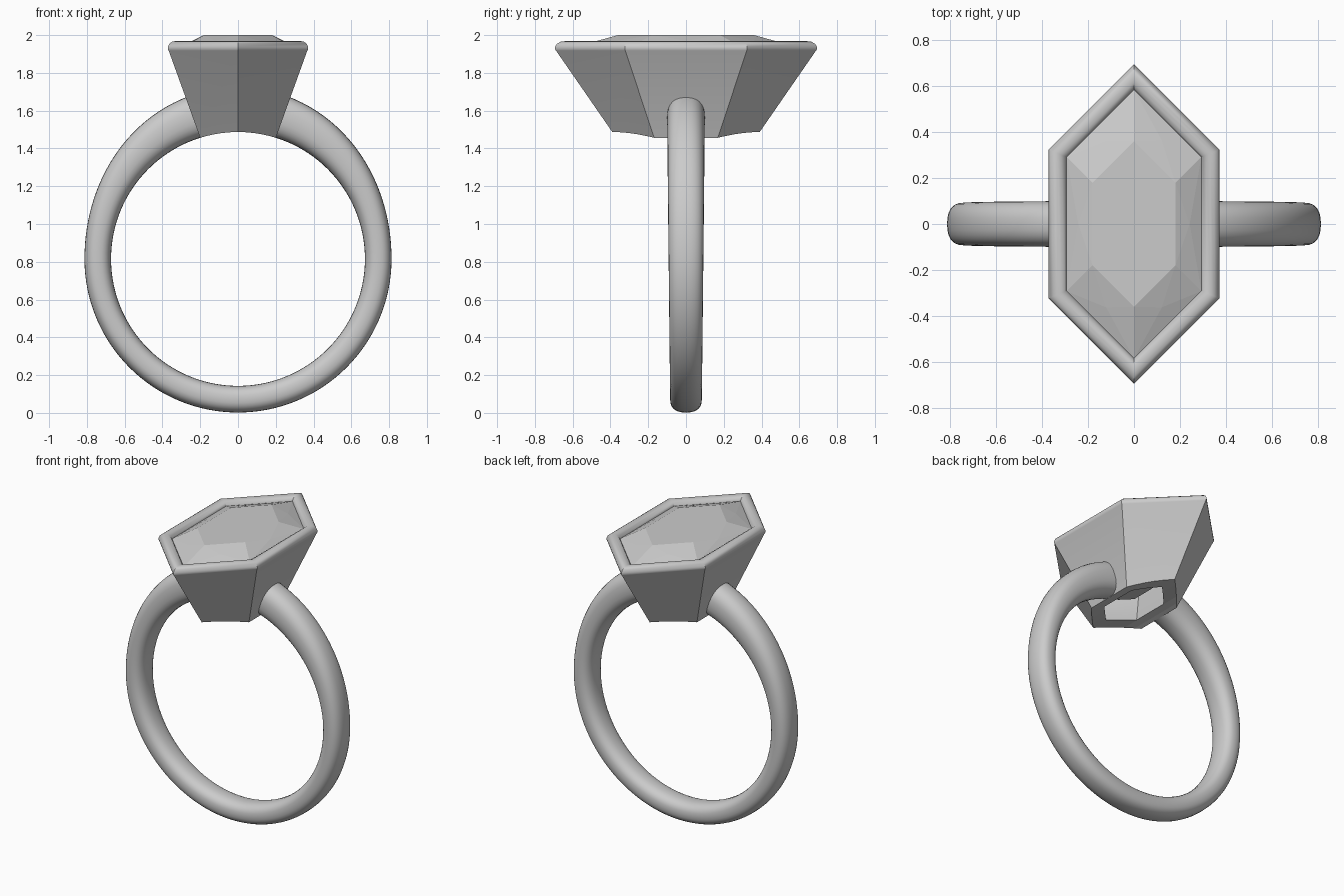
import bpy, bmesh, math
from mathutils import Vector

if "Cube" in bpy.data.objects:
    bpy.data.objects.remove(bpy.data.objects["Cube"])

CZ, R_IN = 0.815, 0.672   # finger hole centre height and radius


def finish(name, bm, smooth=None):
    bmesh.ops.recalc_face_normals(bm, faces=bm.faces)
    mesh = bpy.data.meshes.new(name)
    bm.to_mesh(mesh)
    bm.free()
    ob = bpy.data.objects.new(name, mesh)
    bpy.context.collection.objects.link(ob)
    if smooth:
        bpy.ops.object.select_all(action='DESELECT')
        ob.select_set(True)
        bpy.context.view_layer.objects.active = ob
        bpy.ops.object.shade_smooth_by_angle(angle=math.radians(smooth))
    return ob


def bridge(bm, a, b):
    n = len(a)
    for i in range(n):
        bm.faces.new((a[i], a[(i + 1) % n], b[(i + 1) % n], b[i]))


def hexagon(bm, a, c, z):
    """Elongated hexagon: half width a, tip at y = c, 45 degree tip edges."""
    b = c - a
    pts = [(a, -b), (a, b), (0, c), (-a, b), (-a, -b), (0, -c)]
    return [bm.verts.new((x, y, z)) for x, y in pts]


def spow(v, p):
    return math.copysign(abs(v) ** p, v)


# Band: half ring thickening to the shoulders, trimmed inside the head wall, mirrored
bm = bmesh.new()
rings = []
STEPS, SEG = 64, 28
for i in range(STEPS + 1):
    t = math.radians(-90 + 180 * i / STEPS)
    up = max(0, math.sin(t))
    r_out = 0.813 + 0.095 * up ** 2
    half_w = 0.092 + 0.008 * math.sin(t)
    mid, half_t = (r_out + R_IN) / 2, (r_out - R_IN) / 2
    ring = []
    for j in range(SEG):
        s = 2 * math.pi * j / SEG
        r = mid + half_t * spow(math.cos(s), 0.82)
        y = half_w * spow(math.sin(s), 0.82)
        ring.append(bm.verts.new((r * math.cos(t), y, CZ + r * math.sin(t))))
    rings.append(ring)
for a, b in zip(rings, rings[1:]):
    bridge(bm, a, b)
for v in rings[0]:
    v.co.x = 0
bmesh.ops.bisect_plane(bm, geom=bm.verts[:] + bm.edges[:] + bm.faces[:],
                       plane_co=Vector((0.155, 0, 1.46)),
                       plane_no=Vector((1, 0, -0.36)), clear_inner=True)
band = finish("band", bm, 40)
mirror = band.modifiers.new("mirror", 'MIRROR')
mirror.use_clip = True

# Head: tapered hexagonal cup with a rounded rim and open bottom
bm = bmesh.new()
loops = [hexagon(bm, 0.18, 0.33, 1.40)]
for d, z in [(0.004, 1.918), (0, 1.925), (0, 1.938), (0.008, 1.955), (0.022, 1.965),
             (0.038, 1.968), (0.055, 1.965), (0.07, 1.955), (0.078, 1.94), (0.08, 1.89)]:
    loops.append(hexagon(bm, 0.371 - d, 0.694 - d * 1.414, z))
loops.append(hexagon(bm, 0.10, 0.20, 1.40))
for a, b in zip(loops, loops[1:] + loops[:1]):
    bridge(bm, a, b)
head = finish("head", bm, 35)

# Finger-shaped cutter for the underside of the head
bpy.ops.mesh.primitive_cylinder_add(vertices=96, radius=R_IN, depth=2,
                                    location=(0, 0, CZ), rotation=(math.pi / 2, 0, 0))
cutter = bpy.context.object
cutter.name = "finger_cutter"
cutter.hide_render = True
cutter.display_type = 'WIRE'
cut = head.modifiers.new("finger_cut", 'BOOLEAN')
cut.operation = 'DIFFERENCE'
cut.solver = 'EXACT'
cut.object = cutter

# Stone: table, star and kite facets on the crown, tapering pavilion below
bm = bmesh.new()
table = hexagon(bm, 0.18, 0.36, 2.0)
girdle = hexagon(bm, 0.293, 0.585, 1.938)
lower = hexagon(bm, 0.29, 0.58, 1.91)
belly = hexagon(bm, 0.20, 0.40, 1.74)
keel = hexagon(bm, 0.07, 0.15, 1.58)
bm.faces.new(table)
for i in range(6):
    j = (i + 1) % 6
    t = (table[i].co + table[j].co) / 2
    g = (girdle[i].co + girdle[j].co) / 2
    m = bm.verts.new(t.lerp(g, 0.55) + Vector((0, 0, 0.004)))
    bm.faces.new((table[i], table[j], m))
    bm.faces.new((girdle[i], girdle[j], m))
    bm.faces.new((table[i], m, girdle[i]))
    bm.faces.new((table[j], m, girdle[j]))
for a, b in [(girdle, lower), (lower, belly), (belly, keel)]:
    bridge(bm, a, b)
bm.faces.new(keel)
finish("stone", bm)
